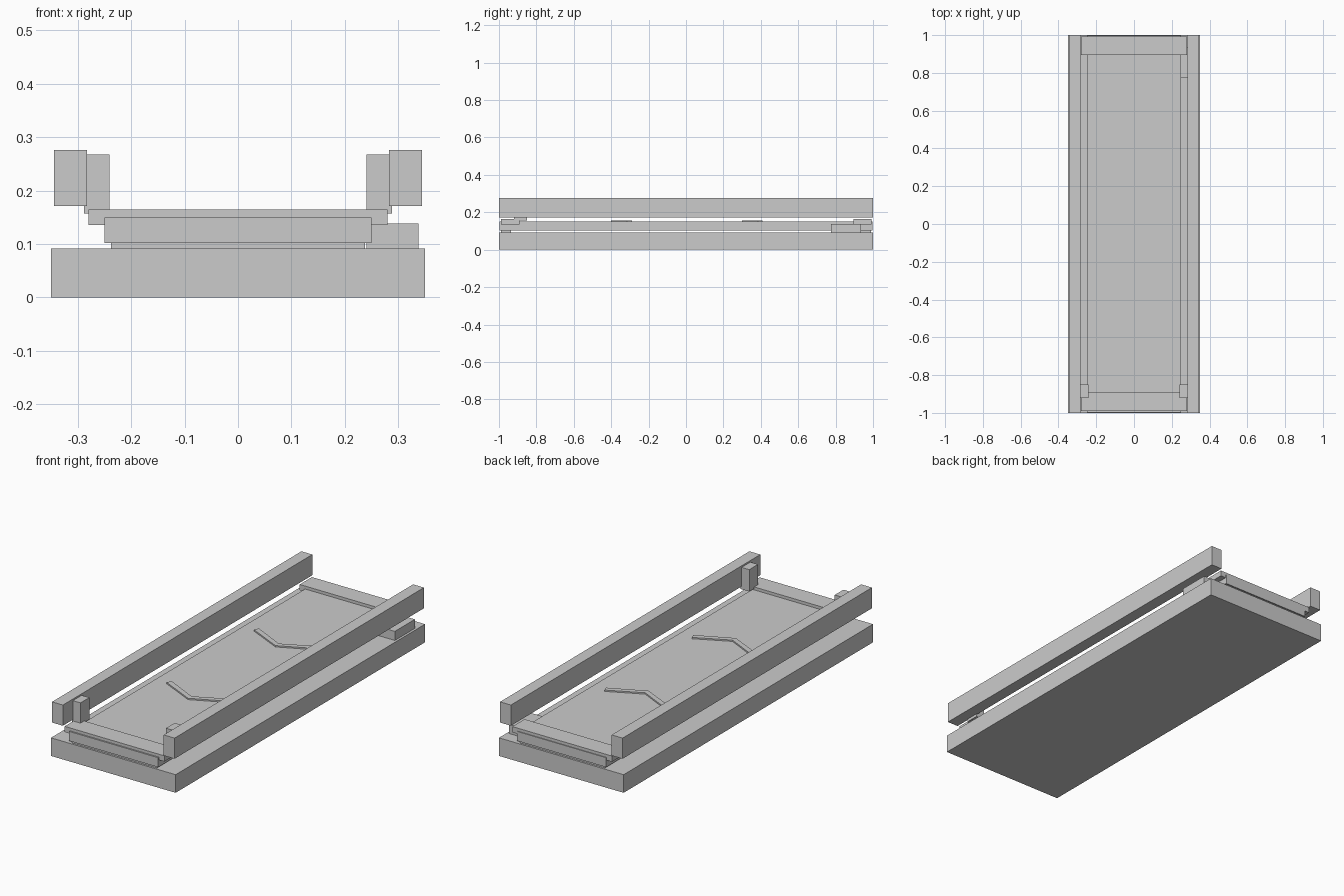
import bpy

if "Cube" in bpy.data.objects:
    bpy.data.objects.remove(bpy.data.objects["Cube"])


def prism(name, outline, z0, z1):
    """Extrude a flat outline (x, y) between two heights."""
    n = len(outline)
    verts = [(x, y, z) for z in (z0, z1) for x, y in outline]
    faces = [tuple(reversed(range(n))), tuple(range(n, 2 * n))]
    faces += [(i, (i + 1) % n, (i + 1) % n + n, i + n) for i in range(n)]
    mesh = bpy.data.meshes.new(name)
    mesh.from_pydata(verts, [], faces)
    obj = bpy.data.objects.new(name, mesh)
    bpy.context.collection.objects.link(obj)
    return obj


def box(name, x0, x1, y0, y1, z0, z1):
    return prism(name, [(x0, y0), (x1, y0), (x1, y1), (x0, y1)], z0, z1)


# Base slab and belt bed
box("base", -0.35, 0.35, -1.0, 1.0, 0.0, 0.092)
box("belt", -0.25, 0.25, -0.997, 0.997, 0.102, 0.15)

# Supports under the belt ends
box("front_support", -0.238, 0.238, -0.99, -0.935, 0.092, 0.102)
box("back_support", -0.238, 0.238, 0.935, 0.99, 0.092, 0.102)

# Cross plates over the belt ends
box("front_plate", -0.28, 0.28, -0.99, -0.89, 0.136, 0.165)
box("back_plate", -0.28, 0.28, 0.895, 0.993, 0.136, 0.165)

# Side rails and the posts at the front end
for side, s in (("left", -1), ("right", 1)):
    rail = sorted((s * 0.283, s * 0.344))
    post = sorted((s * 0.24, s * 0.288))
    box(side + "_rail", *rail, -1.0, 1.0, 0.171, 0.276)
    box(side + "_post", *post, -0.92, -0.85, 0.157, 0.268)

# Drive motor on the right near the back
box("motor", 0.24, 0.338, 0.775, 0.935, 0.092, 0.138)

# Raised chevrons on the belt, pointing to the front
for i, y in enumerate((-0.4, 0.3)):
    prism(f"chevron_{i + 1}",
          [(0, y), (0.18, y + 0.085), (0.17, y + 0.11),
           (0, y + 0.027), (-0.17, y + 0.11), (-0.18, y + 0.085)],
          0.149, 0.157)
